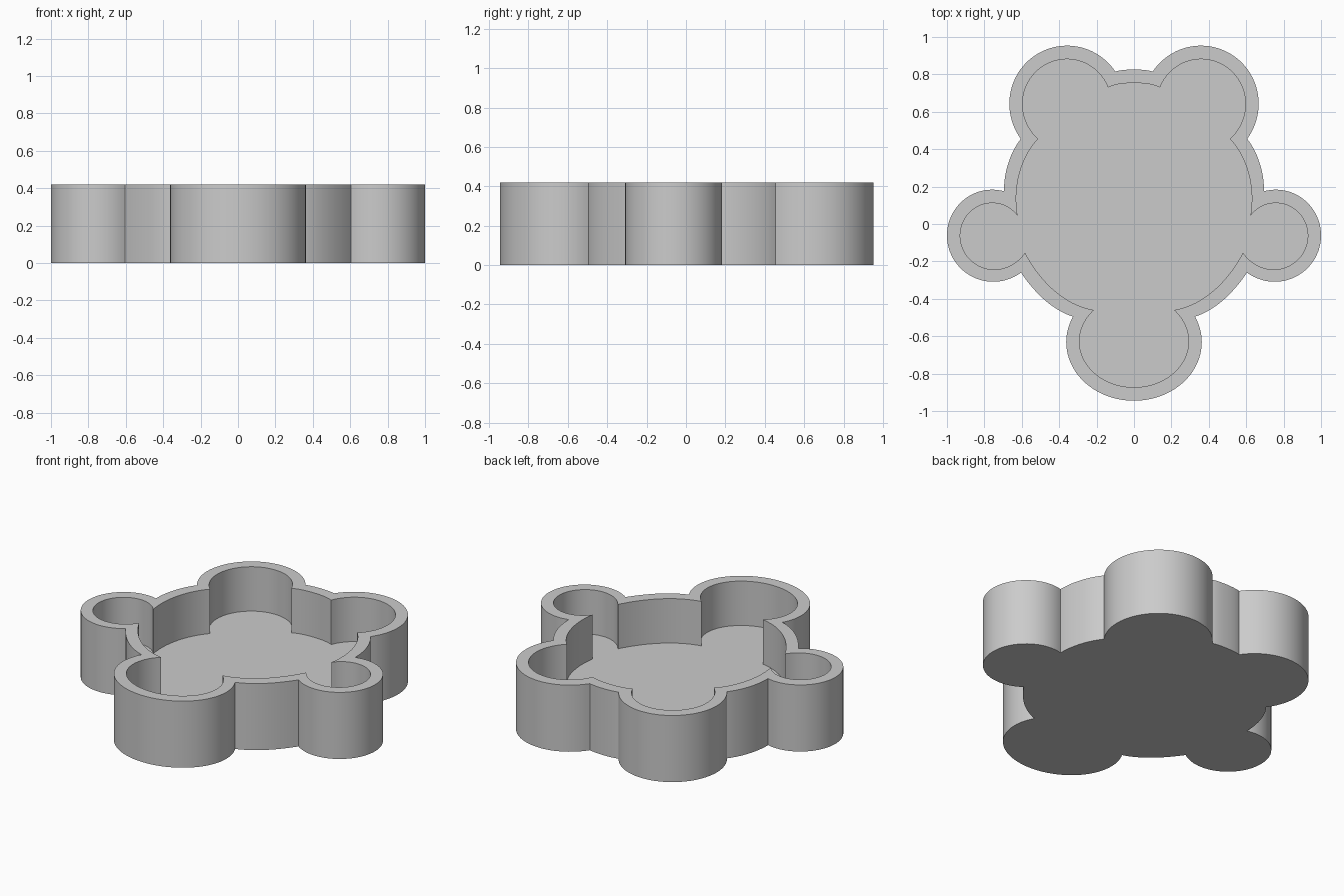
import bpy
import bmesh
from math import atan2, cos, sin, hypot, pi

HEIGHT = 0.42
FLOOR = 0.14
WALL = 0.072

cube = bpy.data.objects.get("Cube")
if cube:
    bpy.data.objects.remove(cube, do_unlink=True)

# Round lobes: centre x, centre y, radius x, radius y
BODY = (0, 0.115, 0.705, 0.711)
EAR = (-0.36, 0.65, 0.302, 0.302)
HAND = (-0.757, -0.06, 0.243, 0.245)
FOOT = (0, -0.63, 0.363, 0.315)
ARCS = [(BODY, 8), (EAR, 48), (BODY, 20), (HAND, 48), (BODY, 20), (FOOT, 36)]

# Corners where neighbouring lobes meet, from the top centre round to the bottom
OUTER = [(0, 0.826), (-0.1, 0.815), (-0.605, 0.455), (-0.695, 0.175),
         (-0.604, -0.26), (-0.326, -0.495), (0, -0.945)]
INNER = [(0, 0.754), (-0.139, 0.73), (-0.513, 0.455), (-0.622, 0.043),
         (-0.583, -0.153), (-0.214, -0.46), (0, -0.873)]


def arc(lobe, start, end, inset, steps):
    """Follow a lobe anticlockwise, easing its ends onto the given corners."""
    cx, cy, rx, ry = lobe
    rx, ry = rx - inset, ry - inset

    def polar(p):
        u, v = (p[0] - cx) / rx, (p[1] - cy) / ry
        return atan2(v, u), hypot(u, v)

    a0, f0 = polar(start)
    a1, f1 = polar(end)
    while a1 < a0:
        a1 += 2 * pi
    points = []
    for i in range(steps):
        t = i / steps
        a = a0 + (a1 - a0) * t
        f = 1 + (f0 - 1) * (1 - t) ** 4 + (f1 - 1) * t ** 4
        points.append((cx + rx * f * cos(a), cy + ry * f * sin(a)))
    return points


def outline(corners, inset):
    """Left half of the outline, then its mirror image."""
    half = []
    for (lobe, steps), start, end in zip(ARCS, corners, corners[1:]):
        half += arc(lobe, start, end, inset, steps)
    half.append(corners[-1])
    return half + [(-x, y) for x, y in reversed(half[1:-1])]


def ring(bm, points, z):
    return [bm.verts.new((x, y, z)) for x, y in points]


def bridge(bm, a, b):
    for i in range(len(a)):
        j = (i + 1) % len(a)
        bm.faces.new((a[i], a[j], b[j], b[i]))


# Hollow tray: underside, outer wall, rim, inner wall, floor
bm = bmesh.new()
outer, inner = outline(OUTER, 0), outline(INNER, WALL)
rings = [ring(bm, outer, 0), ring(bm, outer, HEIGHT),
         ring(bm, inner, HEIGHT), ring(bm, inner, FLOOR)]
for lower, upper in zip(rings, rings[1:]):
    bridge(bm, lower, upper)
bm.faces.new(list(reversed(rings[0])))
bm.faces.new(rings[-1])
bm.normal_update()

mesh = bpy.data.meshes.new("tray")
bm.to_mesh(mesh)
bm.free()
tray = bpy.data.objects.new("tray", mesh)
bpy.context.collection.objects.link(tray)

# Plain grey material
grey = bpy.data.materials.new("light grey")
grey.use_nodes = True
colour = (0.6, 0.6, 0.6, 1)
grey.diffuse_color = colour
grey.node_tree.nodes["Principled BSDF"].inputs["Base Color"].default_value = colour
mesh.materials.append(grey)

bpy.ops.object.select_all(action='DESELECT')
tray.select_set(True)
bpy.context.view_layer.objects.active = tray
bpy.ops.object.shade_smooth_by_angle(angle=pi / 6)
